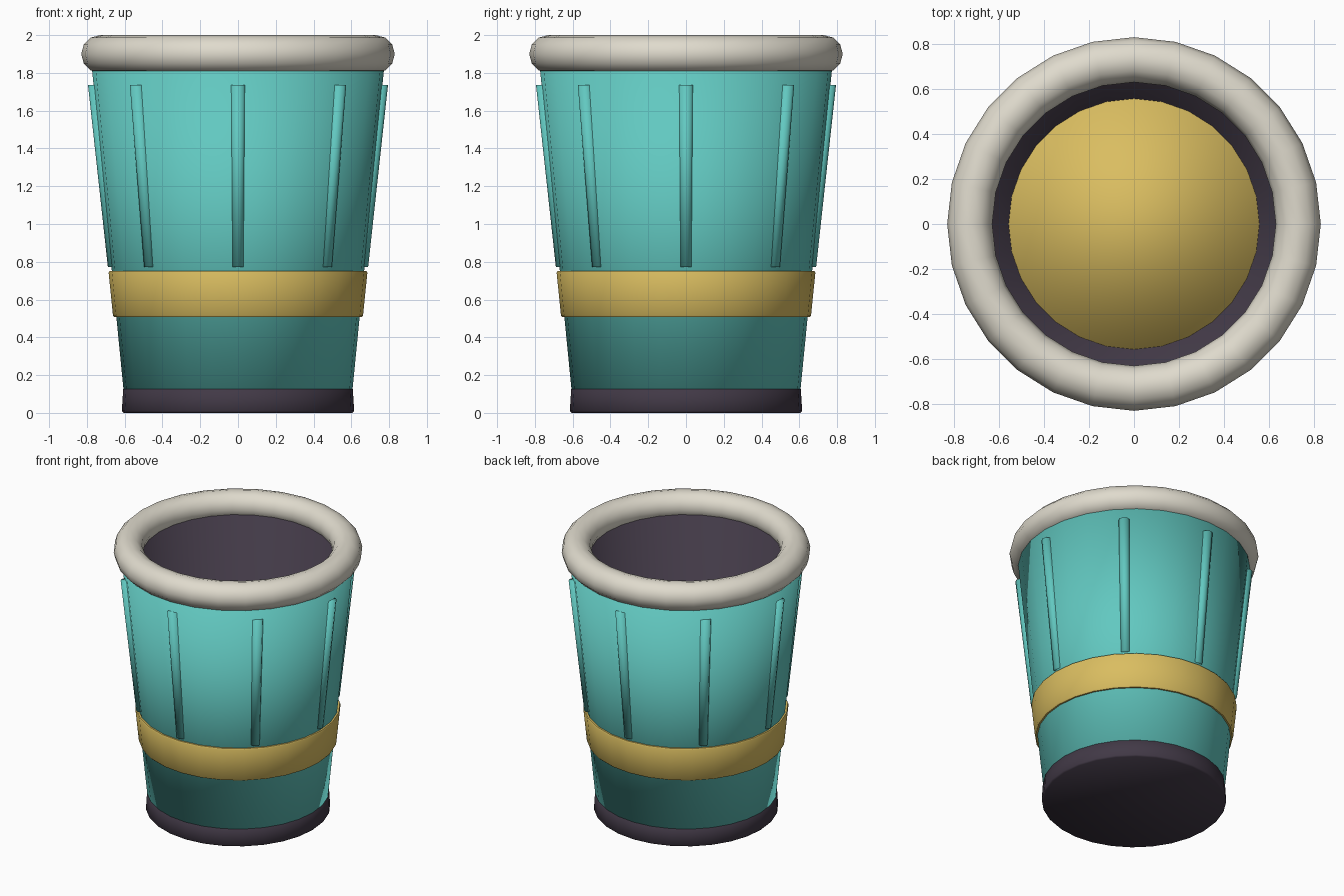
import bpy, bmesh
from math import sin, cos, pi, radians
from mathutils import Vector

cube = bpy.data.objects.get("Cube")
if cube:
    bpy.data.objects.remove(cube, do_unlink=True)

SIDES = 28


def material(name, r, g, b):
    m = bpy.data.materials.new(name)
    m.use_nodes = True
    m.diffuse_color = (r, g, b, 1)
    m.node_tree.nodes["Principled BSDF"].inputs["Base Color"].default_value = (r, g, b, 1)
    return m


teal = material("teal", 0.122, 0.58, 0.53)
gold = material("gold", 0.70, 0.51, 0.118)
cream = material("cream", 0.74, 0.705, 0.61)
dark = material("dark plum", 0.054, 0.041, 0.062)


def finish(name, bm, mat, angle):
    mesh = bpy.data.meshes.new(name)
    bm.to_mesh(mesh)
    bm.free()
    mesh.materials.append(mat)
    ob = bpy.data.objects.new(name, mesh)
    bpy.context.collection.objects.link(ob)
    bpy.ops.object.select_all(action='DESELECT')
    ob.select_set(True)
    bpy.context.view_layer.objects.active = ob
    bpy.ops.object.shade_smooth_by_angle(angle=radians(angle))
    return ob


def lathe(name, profile, mat, closed=False, caps=False, angle=180):
    """Turn (radius, z) points, listed upward on the outside, about the z axis."""
    bm = bmesh.new()
    rings = [[bm.verts.new((r * cos(2 * pi * i / SIDES), r * sin(2 * pi * i / SIDES), z))
              for i in range(SIDES)] for r, z in profile]
    pairs = list(zip(rings, rings[1:]))
    if closed:
        pairs.append((rings[-1], rings[0]))
    for a, b in pairs:
        for i in range(SIDES):
            j = (i + 1) % SIDES
            bm.faces.new((a[i], a[j], b[j], b[i]))
    if caps:
        bm.faces.new(rings[0][::-1])
        bm.faces.new(rings[-1])
    return finish(name, bm, mat, angle)


# Hollow tapered cup, with the faces turned towards the axis as dark lining
cup = lathe("cup", [(0.6, 0.06), (0.779, 1.88), (0.642, 1.88), (0.556, 0.18)], teal, caps=True)
cup.data.materials.append(dark)
for face in cup.data.polygons:
    if face.normal.dot(Vector((face.center.x, face.center.y, 0))) < -0.1:
        face.material_index = 1

# Pad on the cup's floor
lathe("inner_floor", [(0.56, 0.17), (0.56, 0.2)], gold, caps=True)

# Foot with softened edges
lathe("foot", [(0.606, 0), (0.615, 0.01), (0.608, 0.126), (0.6, 0.132)], dark,
      caps=True, angle=50)

# Band around the cup
lathe("band", [(0.62, 0.507), (0.655, 0.507), (0.662, 0.516), (0.685, 0.743),
               (0.68, 0.752), (0.64, 0.752)], gold, closed=True, angle=50)

# Rounded rim
rim_profile = [(0.73 + 0.1 * cos(2 * pi * k / 12), 1.9 + 0.1 * sin(2 * pi * k / 12))
               for k in range(12)]
lathe("rim", rim_profile, cream, closed=True)


# Eight raised ribs following the taper
def rib(index):
    turn = 2 * pi * index / 8
    out = Vector((cos(turn), sin(turn), 0))
    side = Vector((-sin(turn), cos(turn), 0))
    bm = bmesh.new()
    rings = []
    for centre, width, z in ((0.656, 0.033, 0.772), (0.756, 0.038, 1.735)):
        rings.append([bm.verts.new(out * (centre + width * cos(pi * k / 4))
                                   + side * width * sin(pi * k / 4) + Vector((0, 0, z)))
                      for k in range(8)])
    low, high = rings
    for k in range(8):
        n = (k + 1) % 8
        bm.faces.new((low[k], low[n], high[n], high[k]))
    bm.faces.new(low[::-1])
    bm.faces.new(high)
    finish(f"rib_{index + 1}", bm, teal, 180)


for index in range(8):
    rib(index)
